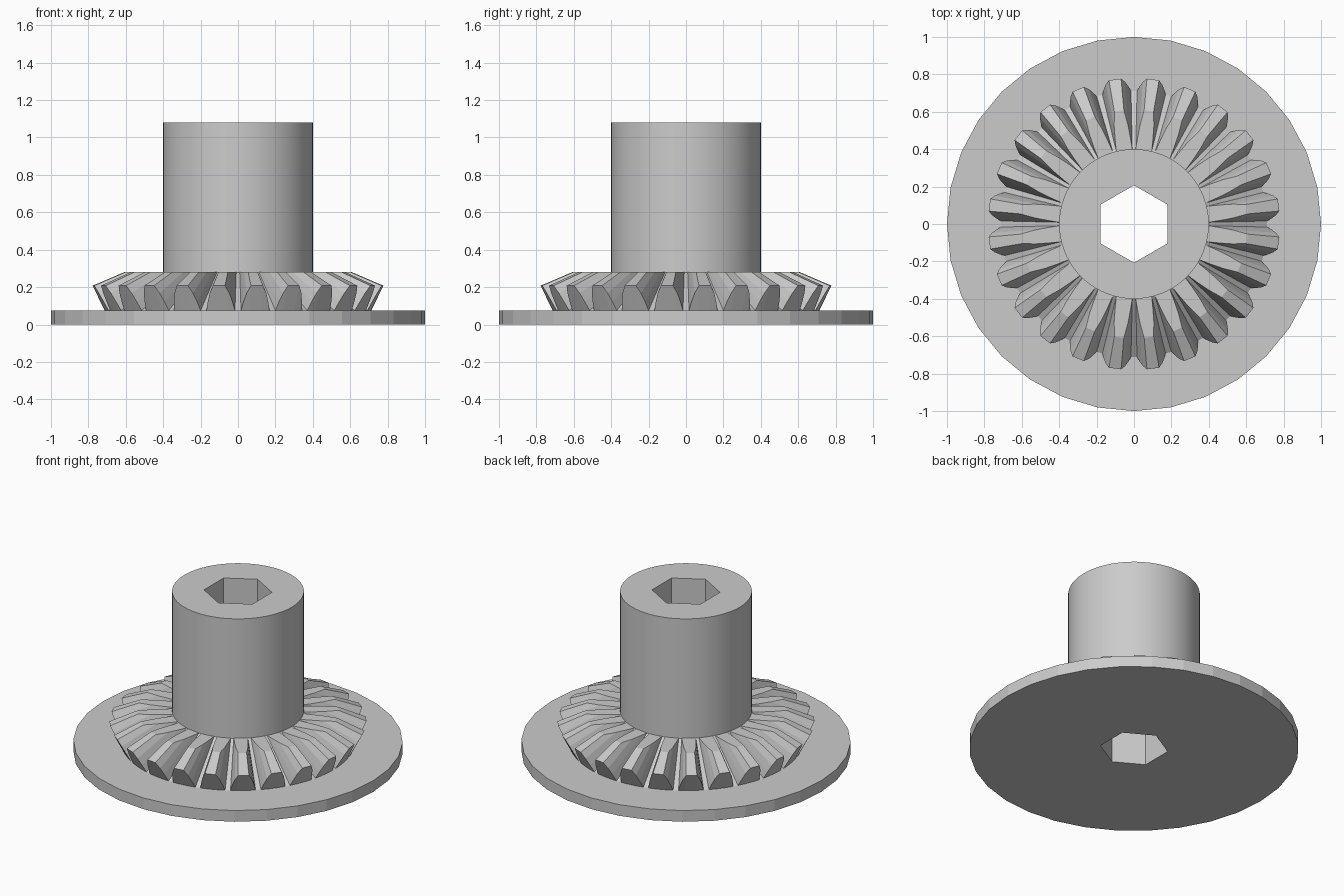
import bpy
import bmesh
from math import sin, cos, pi, radians

TEETH = 24
FLANGE_TOP = 0.075
CROWN_TOP = 0.28
HUB_TOP = 1.08
APEX_Z = 0.54           # point where all tooth lines meet
BORE_RADIUS = 0.207

cube = bpy.data.objects.get("Cube")
if cube:
    bpy.data.objects.remove(cube, do_unlink=True)

grey = bpy.data.materials.new("grey_metal")
grey.use_nodes = True
colour = (0.6, 0.6, 0.6, 1)
grey.diffuse_color = colour
grey.node_tree.nodes["Principled BSDF"].inputs["Base Color"].default_value = colour


def finish(bm, name, smooth_angle=None):
    bmesh.ops.recalc_face_normals(bm, faces=bm.faces)
    mesh = bpy.data.meshes.new(name)
    bm.to_mesh(mesh)
    bm.free()
    mesh.materials.append(grey)
    obj = bpy.data.objects.new(name, mesh)
    bpy.context.collection.objects.link(obj)
    if smooth_angle:
        bpy.ops.object.select_all(action='DESELECT')
        obj.select_set(True)
        bpy.context.view_layer.objects.active = obj
        bpy.ops.object.shade_smooth_by_angle(angle=smooth_angle)
    return obj


def ring(bm, radius, sides, z):
    """Closed loop of vertices and edges, first vertex towards +y."""
    angles = [2 * pi * i / sides for i in range(sides)]
    verts = [bm.verts.new((radius * sin(a), radius * cos(a), z)) for a in angles]
    edges = [bm.edges.new((verts[i - 1], verts[i])) for i in range(sides)]
    return verts, edges


def bored_cylinder(name, radius, sides, z0, z1, smooth_angle=None):
    """Cylinder with a hexagonal hole straight through it."""
    bm = bmesh.new()
    cap_edges = {z0: [], z1: []}
    for r, n in ((radius, sides), (BORE_RADIUS, 6)):
        low, low_edges = ring(bm, r, n, z0)
        high, high_edges = ring(bm, r, n, z1)
        cap_edges[z0] += low_edges
        cap_edges[z1] += high_edges
        for i in range(n):
            bm.faces.new((low[i - 1], low[i], high[i], high[i - 1]))
    for edges in cap_edges.values():
        bmesh.ops.triangle_fill(bm, use_beauty=True, edges=edges)
    return finish(bm, name, smooth_angle)


# Base flange and central hub
bored_cylinder("base_flange", 1.0, 32, 0, FLANGE_TOP)
bored_cylinder("hub", 0.4, 96, FLANGE_TOP, HUB_TOP, radians(30))

# Bevel tooth outline: (angle offset in degrees, height from root to tip)
half = [(6.2, 0), (5.2, 0.35), (4.0, 0.7), (2.4, 1)]
tooth = [(-a, t) for a, t in half] + half[::-1]

# Each column runs inner bottom, outer back cone, flat top, inner top
bm = bmesh.new()
columns = []
for k in range(TEETH):
    for offset, t in tooth:
        a = radians((k + 0.5) * 360 / TEETH + offset)
        r = 0.712 + t * 0.068
        z = FLANGE_TOP + t * 0.133
        top_r = r * (APEX_Z - CROWN_TOP) / (APEX_Z - z)
        section = [(0.39, FLANGE_TOP), (0.712, FLANGE_TOP), (r, z),
                   (top_r, CROWN_TOP), (0.39, CROWN_TOP)]
        columns.append([bm.verts.new((p * sin(a), p * cos(a), h)) for p, h in section])

for i, right in enumerate(columns):
    left = columns[i - 1]
    for j in range(len(right)):
        bm.faces.new((left[j - 1], left[j], right[j], right[j - 1]))
bmesh.ops.remove_doubles(bm, verts=bm.verts, dist=0.0005)
bmesh.ops.dissolve_degenerate(bm, edges=bm.edges, dist=0.0005)
finish(bm, "bevel_tooth_crown")
